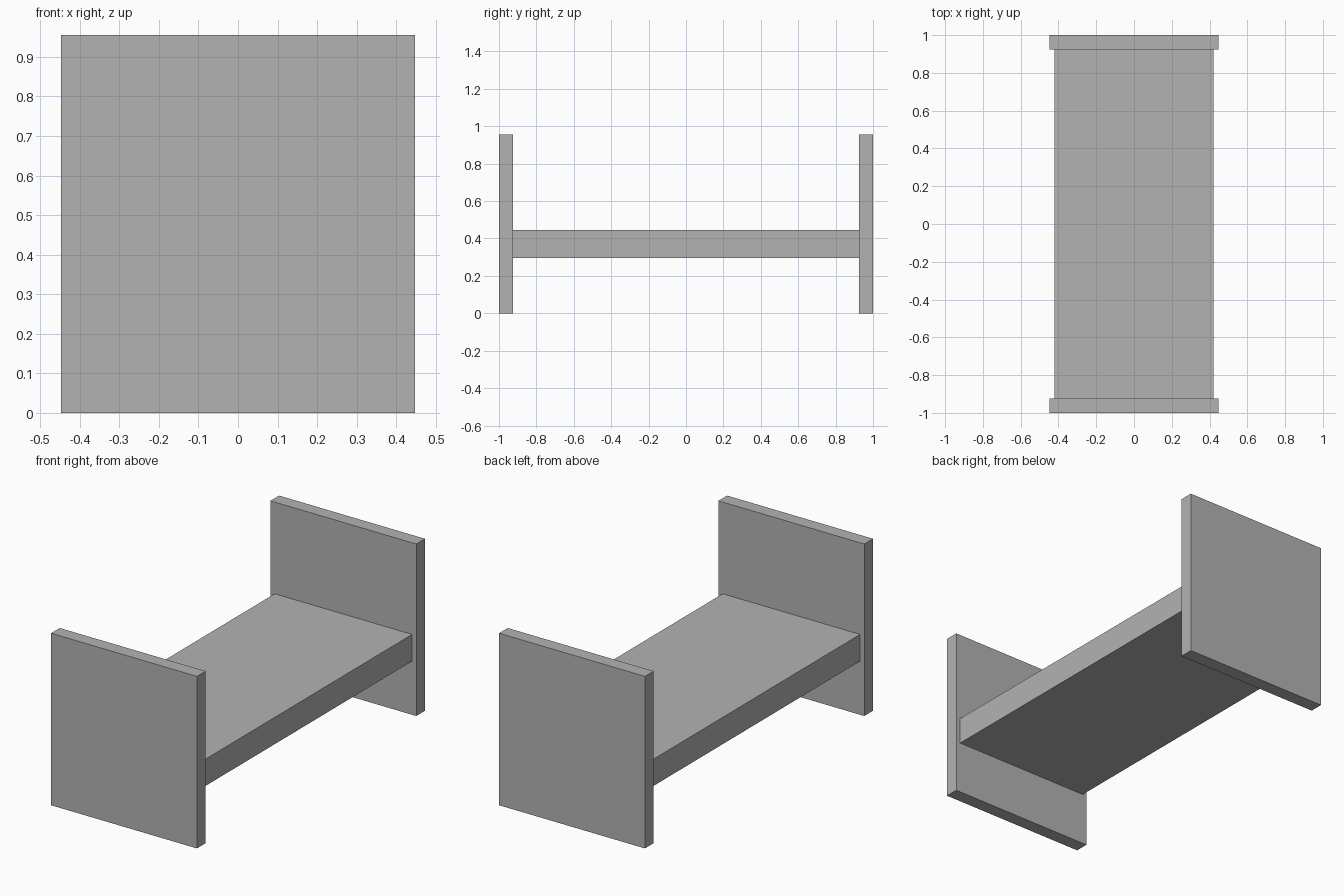
import bpy

cube = bpy.data.objects.get("Cube")
if cube:
    bpy.data.objects.remove(cube, do_unlink=True)

# Single flat grey for the whole bed frame
grey = bpy.data.materials.new("plain_grey")
grey.use_nodes = True
colour = (0.45, 0.45, 0.45, 1)
grey.diffuse_color = colour
grey.node_tree.nodes["Principled BSDF"].inputs["Base Color"].default_value = colour


def box(name, centre, size):
    bpy.ops.mesh.primitive_cube_add(size=1, location=centre)
    part = bpy.context.object
    part.name = name
    part.scale = size
    bpy.ops.object.transform_apply(location=False, rotation=False, scale=True)
    part.data.materials.append(grey)
    return part


HEIGHT, WIDTH, THICK = 0.955, 0.896, 0.076
BASE_LOW, BASE_HIGH = 0.297, 0.446

# Upright end boards
for name, side in (("footboard", -1), ("headboard", 1)):
    box(name, (0, side * (1 - THICK / 2), HEIGHT / 2), (WIDTH, THICK, HEIGHT))

# Sleeping platform spanning between the boards
box("bed_base", (0, 0, (BASE_LOW + BASE_HIGH) / 2),
    (0.844, 2 - 2 * THICK, BASE_HIGH - BASE_LOW))
